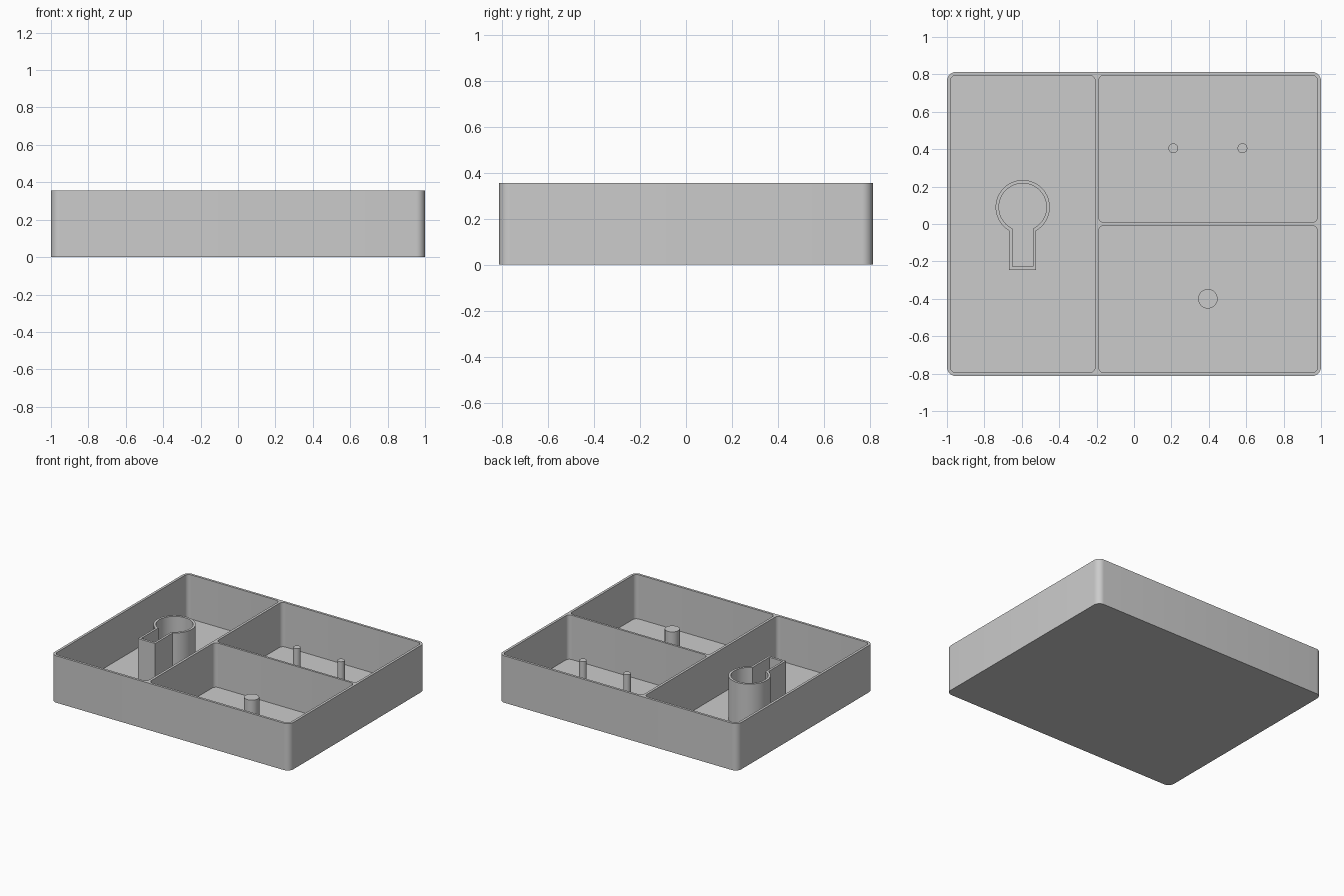
import bpy
import bmesh
from math import asin, cos, pi, radians, sin

cube = bpy.data.objects.get("Cube")
if cube:
    bpy.data.objects.remove(cube, do_unlink=True)

HEIGHT, FLOOR = 0.355, 0.02
HALF_X, HALF_Y = 1.0, 0.813

grey = bpy.data.materials.new("light grey")
grey.use_nodes = True
colour = (0.6, 0.6, 0.6, 1)
grey.diffuse_color = colour
grey.node_tree.nodes["Principled BSDF"].inputs["Base Color"].default_value = colour


def finish(bm, name):
    bmesh.ops.recalc_face_normals(bm, faces=bm.faces)
    mesh = bpy.data.meshes.new(name)
    bm.to_mesh(mesh)
    bm.free()
    mesh.materials.append(grey)
    obj = bpy.data.objects.new(name, mesh)
    bpy.context.collection.objects.link(obj)
    return obj


def smooth(obj):
    bpy.ops.object.select_all(action="DESELECT")
    obj.select_set(True)
    bpy.context.view_layer.objects.active = obj
    bpy.ops.object.shade_smooth_by_angle(angle=radians(30))


def prism(name, outline, z0, z1):
    bm = bmesh.new()
    base = bm.faces.new([bm.verts.new((x, y, z0)) for x, y in outline])
    top = bmesh.ops.extrude_face_region(bm, geom=[base], use_keep_orig=True)["geom"]
    verts = [v for v in top if isinstance(v, bmesh.types.BMVert)]
    bmesh.ops.translate(bm, verts=verts, vec=(0, 0, z1 - z0))
    return finish(bm, name)


def rounded_rect(x0, x1, y0, y1, r, steps=8):
    centres = [(x1 - r, y1 - r), (x0 + r, y1 - r), (x0 + r, y0 + r), (x1 - r, y0 + r)]
    return [(cx + r * cos(pi / 2 * (q + i / steps)), cy + r * sin(pi / 2 * (q + i / steps)))
            for q, (cx, cy) in enumerate(centres) for i in range(steps + 1)]


def circle(cx, cy, r, steps=32):
    return [(cx + r * cos(2 * pi * i / steps), cy + r * sin(2 * pi * i / steps))
            for i in range(steps)]


def keyhole(cx, cy, r, half_slot, y_end, steps=48):
    # Arc runs around the circle from one side of the slot to the other
    gap = asin(half_slot / r)
    sweep = 2 * (pi - gap)
    arc = [(cx + r * cos(-pi / 2 + gap + sweep * i / steps),
            cy + r * sin(-pi / 2 + gap + sweep * i / steps)) for i in range(steps + 1)]
    return [(cx + half_slot, y_end)] + arc + [(cx - half_slot, y_end)]


# Tray body with three pockets cut from the top
tray = prism("tray", rounded_rect(-HALF_X, HALF_X, -HALF_Y, HALF_Y, 0.048), 0, HEIGHT)
pockets = [(-0.981, -0.208, -0.795, 0.795),
           (-0.189, 0.981, 0.008, 0.795),
           (-0.189, 0.981, -0.795, -0.008)]
for bounds in pockets:
    cutter = prism("pocket_cutter", rounded_rect(*bounds, 0.03), FLOOR, HEIGHT + 0.1)
    cutter.hide_render = True
    cut = tray.modifiers.new("pocket", "BOOLEAN")
    cut.operation = "DIFFERENCE"
    cut.solver = "EXACT"
    cut.object = cutter
    bpy.context.view_layer.objects.active = tray
    bpy.ops.object.modifier_apply(modifier=cut.name)
    bpy.data.objects.remove(cutter, do_unlink=True)
smooth(tray)

# Keyhole-shaped holder: a thin wall between two matching outlines
outer = keyhole(-0.595, 0.09, 0.145, 0.072, -0.245)
inner = keyhole(-0.595, 0.09, 0.127, 0.055, -0.227)
bm = bmesh.new()
rings = [[bm.verts.new((x, y, z)) for x, y in line]
         for line, z in ((outer, FLOOR), (outer, 0.346), (inner, 0.346), (inner, FLOOR))]
count = len(outer)
for k in range(4):
    a, b = rings[k], rings[(k + 1) % 4]
    for i in range(count):
        j = (i + 1) % count
        bm.faces.new((a[i], a[j], b[j], b[i]))
smooth(finish(bm, "keyhole_holder"))

# Upright pegs
for name, x, y, r, top in (("small_peg_right", 0.21, 0.405, 0.026, 0.267),
                           ("small_peg_left", 0.58, 0.405, 0.026, 0.267),
                           ("large_peg", 0.395, -0.4, 0.052, 0.246)):
    smooth(prism(name, circle(x, y, r), FLOOR, top))
